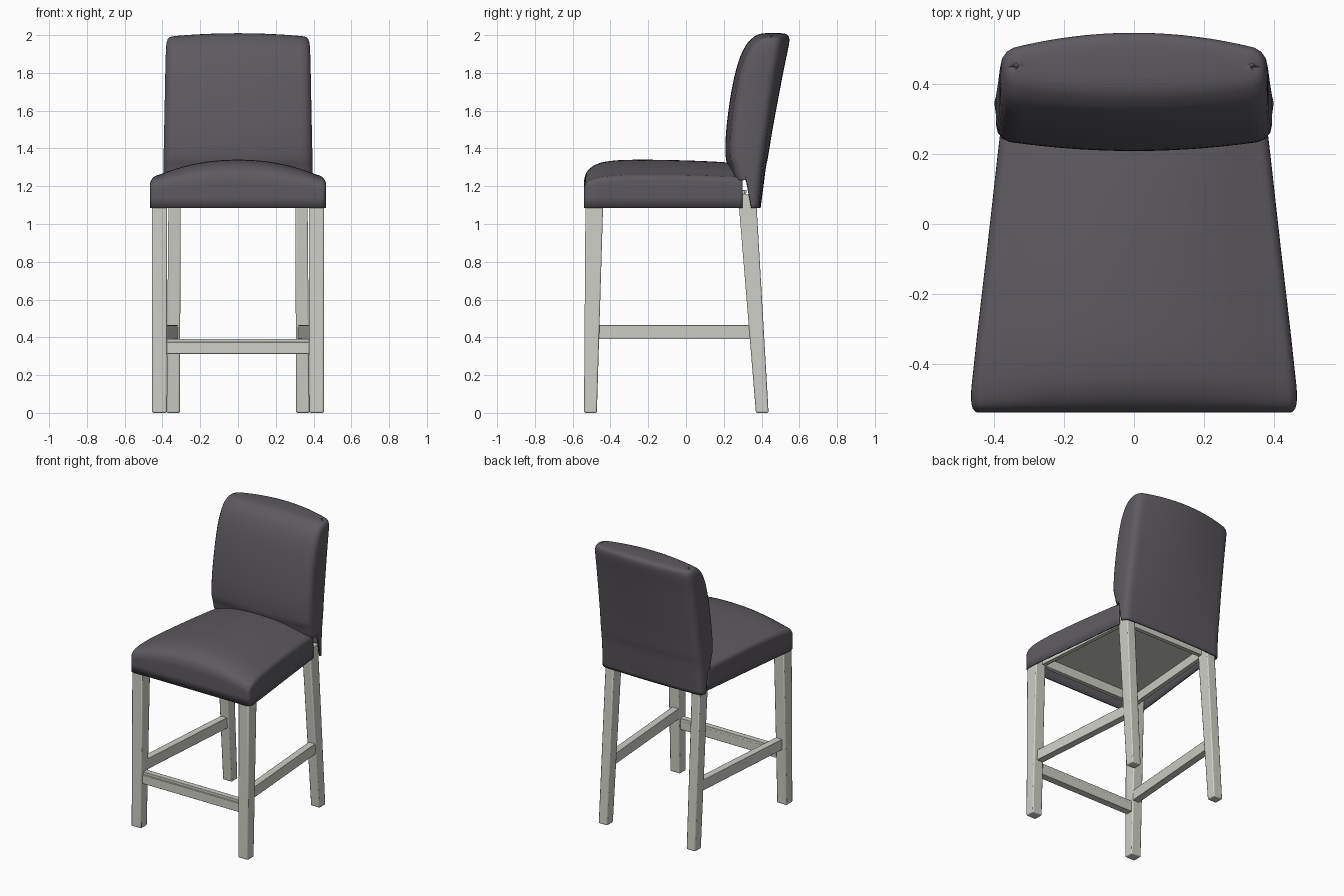
import bpy, bmesh, math
from mathutils import Vector

cube = bpy.data.objects.get("Cube")
if cube:
    bpy.data.objects.remove(cube, do_unlink=True)


def make_material(name, rgb):
    mat = bpy.data.materials.new(name)
    mat.use_nodes = True
    mat.diffuse_color = (*rgb, 1)
    mat.node_tree.nodes["Principled BSDF"].inputs["Base Color"].default_value = (*rgb, 1)
    return mat


FABRIC = make_material("charcoal fabric", (0.112, 0.103, 0.118))
WOOD = make_material("pale painted wood", (0.62, 0.62, 0.57))
HEM = 1.085  # lower edge of the cover


def build(name, verts, faces, mat, bevel=0, shell=0):
    bm = bmesh.new()
    vs = [bm.verts.new(v) for v in verts]
    for f in faces:
        bm.faces.new([vs[i] for i in f])
    bmesh.ops.remove_doubles(bm, verts=bm.verts, dist=0.0002)
    bmesh.ops.recalc_face_normals(bm, faces=bm.faces)
    mesh = bpy.data.meshes.new(name)
    bm.to_mesh(mesh)
    bm.free()
    mesh.materials.append(mat)
    obj = bpy.data.objects.new(name, mesh)
    bpy.context.collection.objects.link(obj)
    if shell:
        mod = obj.modifiers.new("cloth thickness", "SOLIDIFY")
        mod.thickness, mod.offset = shell, -1
    if bevel:
        mod = obj.modifiers.new("soft edges", "BEVEL")
        mod.width, mod.segments = bevel, 2
    bpy.ops.object.select_all(action="DESELECT")
    obj.select_set(True)
    bpy.context.view_layer.objects.active = obj
    bpy.ops.object.shade_smooth_by_angle(angle=math.radians(40))
    return obj


def smooth_rows(rows, steps):
    """Catmull-Rom interpolation between rows of section values."""
    p = [Vector(r) for r in rows]
    p = [p[0]] + p + [p[-1]]
    out = []
    for a, b, c, d in zip(p, p[1:], p[2:], p[3:]):
        for k in range(steps):
            t = k / steps
            out.append(b + (c - a) * (t / 2) + (a * 2 - b * 5 + c * 4 - d) * (t * t / 2)
                       + (b * 3 - a - c * 3 + d) * (t ** 3 / 2))
    return out + [p[-1]]


def loft(sections, closed):
    """Skin the sections with quads; returns vertices and faces."""
    n = len(sections[0])
    faces = []
    for s in range(len(sections) - 1):
        for i in range(n if closed else n - 1):
            j = (i + 1) % n
            faces.append((s * n + i, s * n + j, s * n + n + j, s * n + n + i))
    return [v for sec in sections for v in sec], faces


def ladder_cap(start, n):
    """Close a section by joining its two halves rung by rung."""
    return [[start + k for k in dict.fromkeys((i, i + 1, n - 2 - i, n - 1 - i))]
            for i in range(n // 2 - (n + 1) % 2)]


# Seat cover: sections along y as (y, half width, edge height, crown height)
seat_rows = [
    (-.54, .435, 1.185, 1.205), (-.537, .453, 1.205, 1.245), (-.52, .464, 1.23, 1.283),
    (-.48, .466, 1.245, 1.313), (-.42, .46, 1.255, 1.331), (-.3, .447, 1.262, 1.34),
    (-.05, .418, 1.262, 1.338), (.2, .39, 1.255, 1.327), (.3, .378, 1.25, 1.31)]


def seat_section(row):
    y, w, edge, crown = row
    r = 0.035
    half = [(w, HEM), (w, 1.14), (w, edge - r)]
    half += [(w - r + r * math.cos(a), edge - r + r * math.sin(a))
             for a in (.3, .6, .9, 1.2)]
    for k in range(10):
        s = 1 - k / 10
        half.append((s * (w - r), edge + (crown - edge) * (1 - s ** 2.2)))
    right = [(x, y, z) for x, z in half]
    left = [(-x, y, z) for x, z in reversed(half)]
    return right + [(0, y, crown)] + left


seat = [seat_section(r) for r in smooth_rows(seat_rows, 4)]
verts, faces = loft(seat, False)
faces += ladder_cap(0, len(seat[0]))
build("seat_cover", verts, faces, FABRIC, shell=0.01)

# Backrest cover: rings up z as (z, front y, back y, half width)
back_rows = [
    (HEM, .255, .385, .39), (1.2, .255, .4, .386), (1.3, .235, .413, .385),
    (1.36, .22, .425, .384), (1.5, .223, .448, .381), (1.7, .25, .485, .377),
    (1.85, .285, .514, .374), (1.94, .325, .533, .371), (1.98, .362, .537, .366),
    (1.995, .39, .528, .356), (2.0, .42, .505, .335)]


def back_ring(row):
    z, yf, yb, w = row
    m, r = 24, 0.03
    rise = (z - HEM) / (2 - HEM)
    front, back = [], []
    for k in range(m + 1):
        u = math.sin((k / m - 0.5) * math.pi)
        d = max(0, abs(u) * w - (w - r))
        corner = r - math.sqrt(max(0, r * r - d * d))
        zz = z - 0.015 * u * u * max(0, (z - 1.8) / 0.2)
        front.append((u * w, yf + 0.03 * u * u + corner, max(zz, 1.24)))
        back.append((u * w, yb - (0.01 + 0.04 * rise) * u * u - corner, zz))
    return front + back[::-1]


rings = [back_ring(r) for r in smooth_rows(back_rows, 4)]
verts, faces = loft(rings, True)
n = len(rings[0])
faces += ladder_cap((len(rings) - 1) * n, n)
build("backrest_cover", verts, faces, FABRIC, shell=0.01)

BOX = [(0, 1, 2, 3), (4, 5, 6, 7), (0, 1, 5, 4), (1, 2, 6, 5), (2, 3, 7, 6), (3, 0, 4, 7)]


def post(name, bottom, top, side):
    """Tapered leg between two rectangles (x0, x1, y0, y1, z)."""
    verts = []
    for x0, x1, y0, y1, z in (bottom, top):
        verts += [(side * x, y, z) for x, y in ((x0, y0), (x1, y0), (x1, y1), (x0, y1))]
    build(name, verts, BOX, WOOD, bevel=0.007)


def beam(name, a, b, thick, z0, z1):
    """Board standing between plan points a and b."""
    a, b = Vector(a), Vector(b)
    off = Vector((a.y - b.y, b.x - a.x)).normalized() * thick / 2
    verts = [(p.x, p.y, z) for z in (z0, z1) for p in (a + off, b + off, b - off, a - off)]
    build(name, verts, BOX, WOOD, bevel=0.003)


for label, s in (("left", 1), ("right", -1)):
    post(f"front_leg_{label}", (.378, .455, -.54, -.472, 0), (.375, .455, -.532, -.437, 1.16), s)
    post(f"back_leg_{label}", (.308, .378, .37, .437, 0), (.303, .368, .275, .37, 1.16), s)
    beam(f"side_stretcher_{label}", (s * .405, -.48), (s * .342, .36), .05, .39, .465)
    beam(f"side_rail_{label}", (s * .39, -.46), (s * .33, .31), .03, 1.1, 1.18)

# Footrest with a narrow set-back cap
beam("front_stretcher", (-.39, -.5), (.39, -.5), .05, .312, .374)
beam("front_stretcher_cap", (-.39, -.495), (.39, -.495), .04, .37, .392)

# Frame and panel inside the seat
beam("front_rail", (-.38, -.455), (.38, -.455), .03, 1.1, 1.18)
beam("back_rail", (-.32, .3), (.32, .3), .03, 1.1, 1.18)
panel = [(x, y, z) for z in (1.165, 1.18)
         for x, y in ((-.4, -.46), (.4, -.46), (.335, .32), (-.335, .32))]
build("seat_panel", panel, BOX, WOOD)
